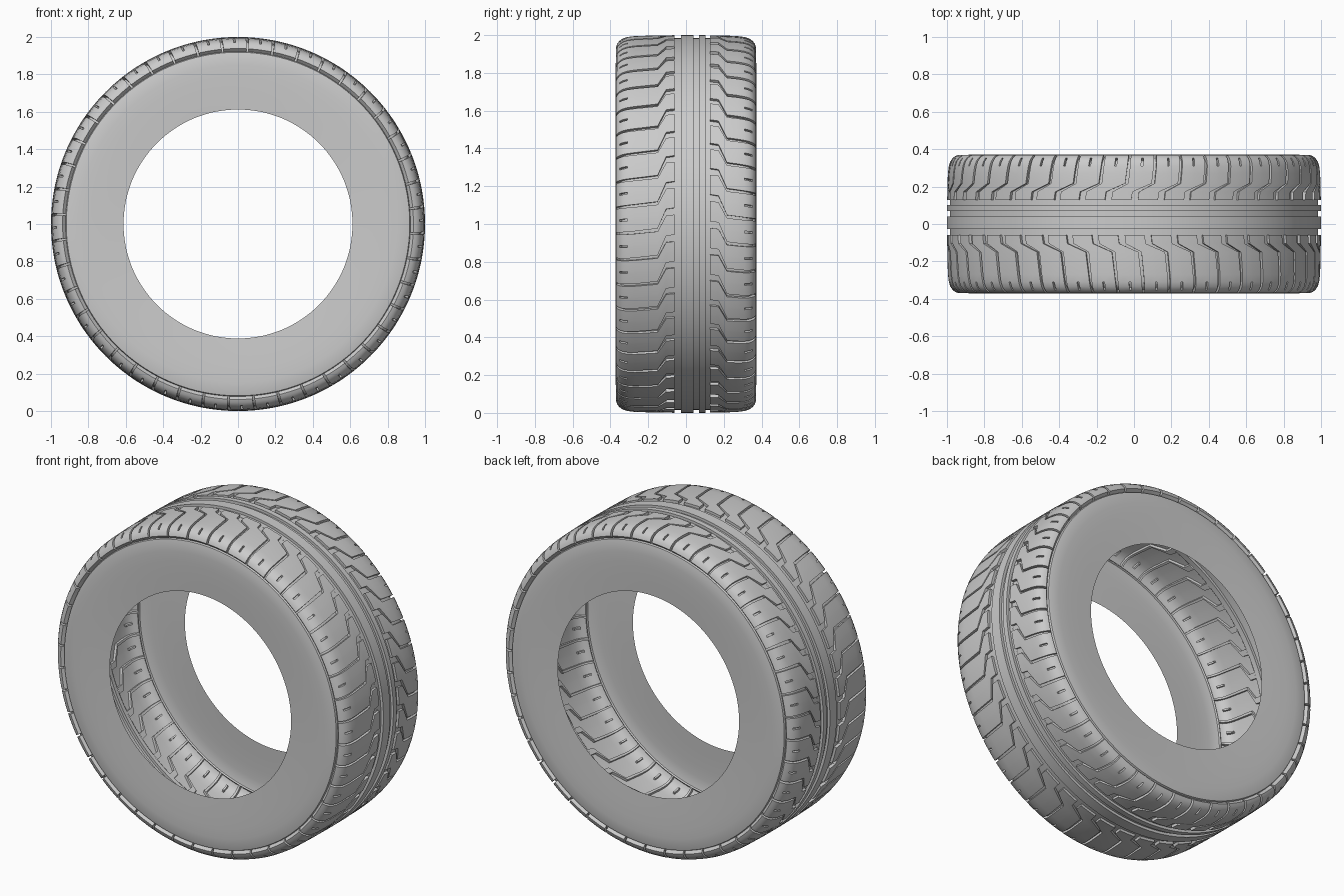
import bpy, bmesh
from math import pi, sin, cos

old = bpy.data.objects.get("Cube")
if old:
    bpy.data.objects.remove(old, do_unlink=True)

rubber = bpy.data.materials.new("grey_rubber")
rubber.use_nodes = True
GREY = (0.6, 0.6, 0.6, 1)
rubber.diffuse_color = GREY
rubber.node_tree.nodes["Principled BSDF"].inputs["Base Color"].default_value = GREY

PITCHES = 44
PITCH = 2 * pi / PITCHES
DEPTH = 0.016
RING = 176


def on_wheel(radius, y, angle):
    return (radius * cos(angle), y, 1 + radius * sin(angle))


def interp(points, x):
    """Piecewise linear lookup."""
    for (x0, v0), (x1, v1) in zip(points, points[1:]):
        if x <= x1:
            return v0 + (v1 - v0) * max(0, x - x0) / (x1 - x0)
    return points[-1][1]


def finish(bm, name):
    bmesh.ops.recalc_face_normals(bm, faces=bm.faces)
    mesh = bpy.data.meshes.new(name)
    bm.to_mesh(mesh)
    bm.free()
    mesh.materials.append(rubber)
    obj = bpy.data.objects.new(name, mesh)
    bpy.context.collection.objects.link(obj)
    bpy.ops.object.select_all(action="DESELECT")
    obj.select_set(True)
    bpy.context.view_layer.objects.active = obj
    bpy.ops.object.shade_smooth_by_angle(angle=0.6)


def revolve(name, profile):
    """Sweep (y, radius) points around the wheel axis."""
    bm = bmesh.new()
    rings = [[bm.verts.new(on_wheel(r, y, 2 * pi * i / RING)) for i in range(RING)]
             for y, r in profile]
    for a, b in zip(rings, rings[1:]):
        for i in range(RING):
            j = (i + 1) % RING
            bm.faces.new((a[i], a[j], b[j], b[i]))
    finish(bm, name)


# Crown and shoulder shape: distance from the middle -> radius
CROWN = [(0, 1.0), (0.2, 0.998), (0.27, 0.995), (0.31, 0.99), (0.335, 0.982),
         (0.352, 0.97), (0.364, 0.955), (0.37, 0.938)]
# Groove path and width across the tread, measured from the inner edge
PATH = [(0, 0.05), (0.045, 0.045), (0.09, -0.04), (0.18, -0.05), (0.31, -0.06)]
WIDTH = [(0, 0.036), (0.045, 0.034), (0.09, 0.016), (0.31, 0.012)]
BLOCK_CUTS = [0, 0.22, 0.46, 0.54, 0.78]
SIPE_COLUMN = 3
COLS = len(BLOCK_CUTS) + 1


def tread(name, side, inner, phase):
    """Raised blocks and groove floors as one continuous sheet."""
    rows = [inner + d for d in (0, 0.045, 0.09)]
    rows += [0.27, 0.31, 0.335, 0.352, 0.364, 0.37]
    bm = bmesh.new()
    cache = {}
    total = PITCHES * COLS

    def vert(row, col, high):
        col %= total
        key = (row, col, high)
        if key not in cache:
            dist = rows[row]
            k, c = divmod(col, COLS)
            start = interp(PATH, dist - inner)
            width = interp(WIDTH, dist - inner)
            angle = (k + phase) * PITCH + start
            if c:
                angle += width + (PITCH - width) * BLOCK_CUTS[c - 1]
            radius = interp(CROWN, dist)
            if not high:
                radius -= DEPTH
                dist -= DEPTH * max(0, dist - 0.3) / 0.07
            cache[key] = bm.verts.new(on_wheel(radius, side * dist, angle))
        return cache[key]

    def raised(row, col):
        if not 0 <= row < len(rows) - 1:
            return False
        c = col % COLS
        sipe = c == SIPE_COLUMN and 0.3 < rows[row] < 0.35
        return c != 0 and not sipe

    def wall(a, b):
        bm.faces.new((vert(*a, True), vert(*b, True), vert(*b, False), vert(*a, False)))

    for row in range(len(rows)):
        for col in range(total):
            high = raised(row, col)
            if row < len(rows) - 1:
                bm.faces.new((vert(row, col, high), vert(row, col + 1, high),
                              vert(row + 1, col + 1, high), vert(row + 1, col, high)))
                if high != raised(row, col - 1):
                    wall((row, col), (row + 1, col))
            if high != raised(row - 1, col):
                wall((row, col), (row, col + 1))
    finish(bm, name)


tread("front_tread", -1, 0.06, 0)
tread("back_tread", 1, 0.127, 0.5)

# Centre band: two ribs between three channels
TOP, LOW = 1.0, 1.0 - DEPTH
revolve("centre_ribs", [(-0.06, LOW), (-0.026, LOW), (-0.026, TOP), (0.04, TOP), (0.04, LOW),
                        (0.07, LOW), (0.07, TOP), (0.102, TOP), (0.102, LOW), (0.127, LOW)])

# Sidewalls
WALL = [(0.354, 0.922), (0.364, 0.918), (0.37, 0.89), (0.372, 0.85),
        (0.371, 0.79), (0.367, 0.7), (0.362, 0.612)]
for label, side in (("front", -1), ("back", 1)):
    revolve(label + "_sidewall", [(side * y, r) for y, r in WALL])
